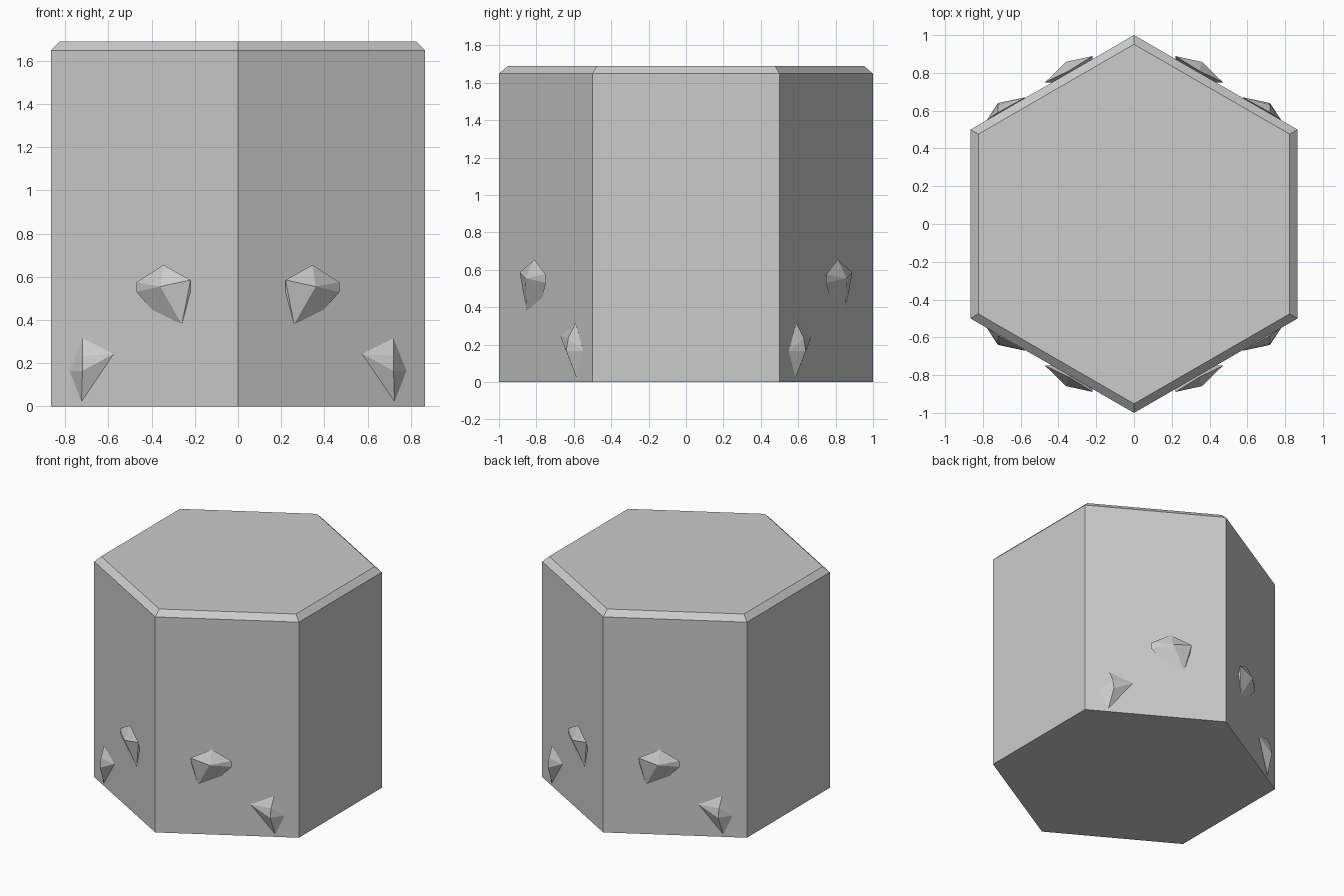
import bpy, bmesh, math

cube = bpy.data.objects.get("Cube")
if cube:
    bpy.data.objects.remove(cube, do_unlink=True)

stone = bpy.data.materials.new("grey_stone")
stone.use_nodes = True
GREY = (0.6, 0.6, 0.6, 1)
stone.diffuse_color = GREY
stone.node_tree.nodes["Principled BSDF"].inputs["Base Color"].default_value = GREY

HEIGHT, CHAMFER = 1.69, 0.042


def finish(bm, name):
    bmesh.ops.recalc_face_normals(bm, faces=bm.faces)
    mesh = bpy.data.meshes.new(name)
    bm.to_mesh(mesh)
    bm.free()
    mesh.materials.append(stone)
    obj = bpy.data.objects.new(name, mesh)
    bpy.context.collection.objects.link(obj)


# Hexagonal column with a chamfered top rim
bm = bmesh.new()
ring = [bm.verts.new((math.sin(i * math.pi / 3), math.cos(i * math.pi / 3), 0))
        for i in range(6)]
base = bm.faces.new(ring)
res = bmesh.ops.extrude_face_region(bm, geom=[base], use_keep_orig=True)
top = [v for v in res["geom"] if isinstance(v, bmesh.types.BMVert)]
bmesh.ops.translate(bm, verts=top, vec=(0, 0, HEIGHT))
bmesh.ops.recalc_face_normals(bm, faces=bm.faces)
rim = [e for e in bm.edges if all(v.co.z > HEIGHT - 0.01 for v in e.verts)]
bmesh.ops.bevel(bm, geom=rim, offset=CHAMFER, offset_type='OFFSET',
                segments=1, profile=0.5, affect='EDGES')
finish(bm, "hexagonal_column")

# Faceted stones: x, z and how far each corner stands out of the wall
upper = [(.345, .655, .01), (.22, .585, .016), (.22, .53, .0), (.36, .555, .066),
         (.47, .575, .022), (.47, .53, .02), (.4, .45, .0), (.26, .38, .003),
         (.345, .53, -.05)]
lower = [(.72, .315, .006), (.575, .243, .003), (.72, .235, .045), (.72, .165, .056),
         (.78, .165, .0), (.655, .14, .0), (.725, .022, .004), (.69, .18, -.05)]


def add_stone(name, corners, sx, sy):
    bm = bmesh.new()
    for x, z, out in corners:
        wall = 1 - x * math.tan(math.pi / 6)
        bm.verts.new((sx * x, sy * (wall + out), z))
    hull = bmesh.ops.convex_hull(bm, input=bm.verts)
    loose = [v for v in hull["geom_interior"] if isinstance(v, bmesh.types.BMVert)]
    bmesh.ops.delete(bm, geom=loose, context='VERTS')
    finish(bm, name)


# The same two stones on each of the four slanted walls
for sy, end in ((-1, "front"), (1, "back")):
    for sx, side in ((1, "left"), (-1, "right")):
        add_stone(f"upper_stone_{end}_{side}", upper, sx, sy)
        add_stone(f"lower_stone_{end}_{side}", lower, sx, sy)
